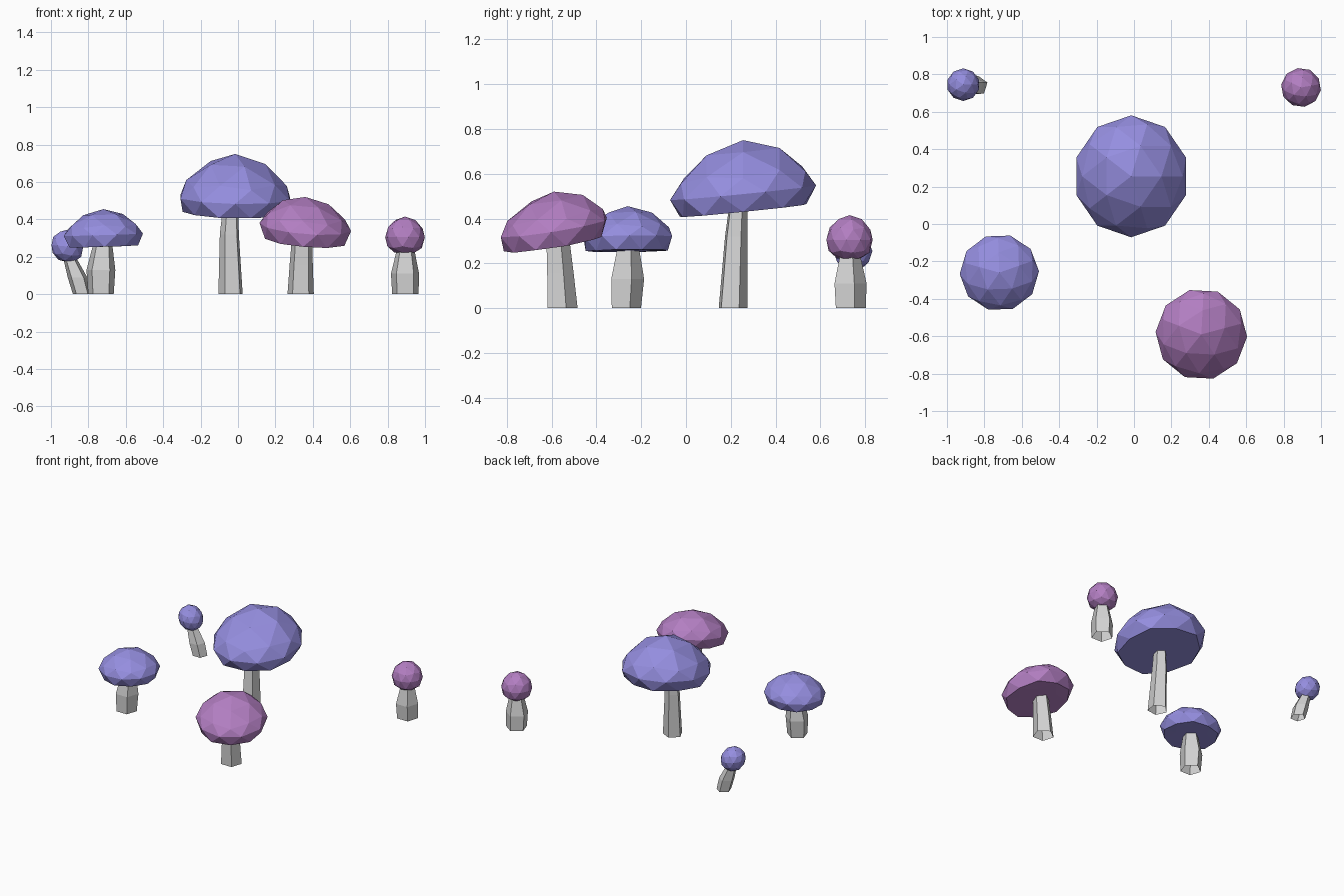
import bpy
import bmesh
import math

if "Cube" in bpy.data.objects:
    bpy.data.objects.remove(bpy.data.objects["Cube"])


def material(name, rgb):
    m = bpy.data.materials.new(name)
    m.diffuse_color = (*rgb, 1.0)
    m.use_nodes = True
    m.node_tree.nodes["Principled BSDF"].inputs["Base Color"].default_value = m.diffuse_color
    return m


BLUE = material("blue_violet_cap", (0.30, 0.27, 0.74))
PINK = material("mauve_cap", (0.45, 0.21, 0.54))
GREY = material("pale_grey_stem", (0.66, 0.66, 0.66))


def finish(bm, name, mat):
    bmesh.ops.recalc_face_normals(bm, faces=bm.faces)
    mesh = bpy.data.meshes.new(name)
    bm.to_mesh(mesh)
    bm.free()
    mesh.materials.append(mat)
    ob = bpy.data.objects.new(name, mesh)
    bpy.context.collection.objects.link(ob)


def cap(name, mat, centre, radii, top, rim, bottom, slope=(0, 0),
        flare=1.0, yaw=0, power=1.5):
    """Faceted ball with a flattened underside, tipped by a slope in x and y."""
    bm = bmesh.new()
    bmesh.ops.create_icosphere(bm, subdivisions=2, radius=1.0)
    c, s = math.cos(math.radians(yaw)), math.sin(math.radians(yaw))
    for v in bm.verts:
        x, y, z = v.co
        f = flare if z < -0.1 else 1.0
        dx = (x * c - y * s) * radii[0] * f
        dy = (x * s + y * c) * radii[1] * f
        # a higher power gives sloping shoulders
        if z > 0.01:
            z = z ** power
        h = max(z * (top - rim), bottom - rim)
        v.co = (centre[0] + dx, centre[1] + dy,
                rim + h + slope[0] * dx + slope[1] * dy)
    finish(bm, name, mat)


def stem(name, rings, turn=0):
    """Five-sided tube through (x, y, z, radius) rings, flat side to the front."""
    bm = bmesh.new()
    loops = []
    for x, y, z, r in rings:
        angles = [math.radians(90 + turn + 72 * k) for k in range(5)]
        loops.append([bm.verts.new((x + r * math.cos(a), y + r * math.sin(a), z))
                      for a in angles])
    for a, b in zip(loops, loops[1:]):
        for k in range(5):
            n = (k + 1) % 5
            bm.faces.new((a[k], a[n], b[n], b[k]))
    finish(bm, name, GREY)


# tall mushroom in the middle
cap("tall_cap", BLUE, (-0.015, 0.255), (0.308, 0.326), 0.75, 0.515, 0.435, (-0.02, 0.10), 1.02)
stem("tall_stem", [(-0.037, 0.207, 0.0, 0.069), (-0.044, 0.222, 0.32, 0.054),
                   (-0.038, 0.232, 0.46, 0.044)], 8)

# mauve mushroom at the front
cap("front_cap", PINK, (0.36, -0.59), (0.245, 0.245), 0.52, 0.36, 0.285, (-0.08, 0.16), 1.02, 15)
stem("front_stem", [(0.335, -0.558, 0.0, 0.074), (0.338, -0.567, 0.16, 0.065),
                    (0.343, -0.578, 0.32, 0.056)])

# broad mushroom on the left
cap("left_cap", BLUE, (-0.72, -0.26), (0.212, 0.206), 0.455, 0.318, 0.255, (0.03, 0.01), 1.02, 20)
stem("left_stem", [(-0.733, -0.273, 0.0, 0.072), (-0.733, -0.268, 0.13, 0.081),
                   (-0.723, -0.263, 0.27, 0.053)])

# small leaning mushroom at the back left
cap("small_left_cap", BLUE, (-0.913, 0.745), (0.088, 0.087), 0.345, 0.255, 0.173,
    (-0.10, 0.0), 1.0, 0, 1.1)
stem("small_left_stem", [(-0.833, 0.74, 0.0, 0.052), (-0.858, 0.74, 0.09, 0.055),
                         (-0.902, 0.742, 0.20, 0.036)])

# small upright mushroom at the back right
cap("small_right_cap", PINK, (0.893, 0.73), (0.107, 0.105), 0.415, 0.305, 0.222,
    (0, 0), 1.0, 10, 1.1)
stem("small_right_stem", [(0.895, 0.729, 0.0, 0.074), (0.893, 0.727, 0.11, 0.079),
                          (0.896, 0.728, 0.235, 0.050)])
